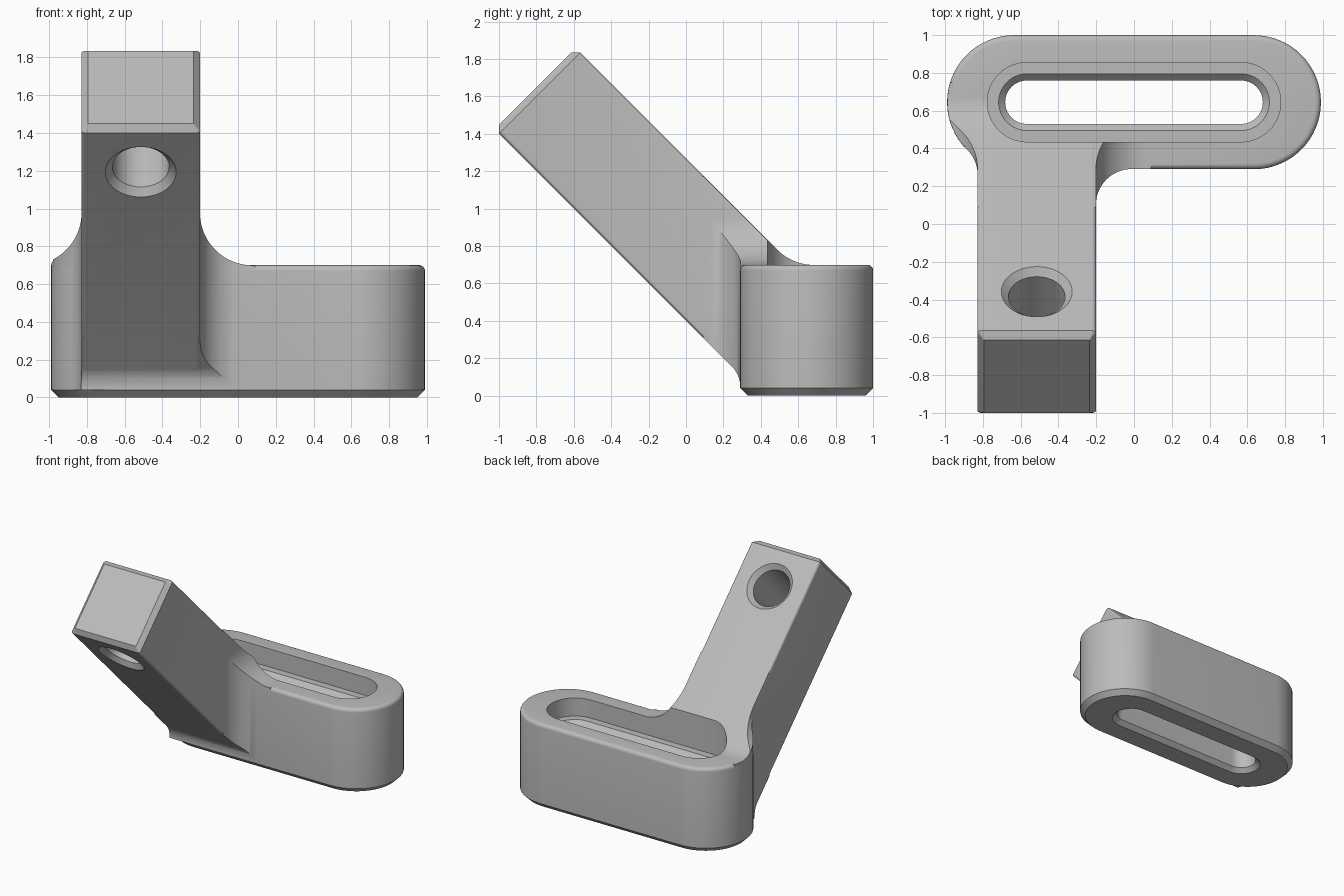
import bpy, bmesh, math
from mathutils import Matrix, Vector

cube = bpy.data.objects.get("Cube")
if cube:
    bpy.data.objects.remove(cube)

grey = bpy.data.materials.new("plain_grey")
grey.use_nodes = True
colour = (0.5, 0.5, 0.5, 1)
grey.diffuse_color = colour
grey.node_tree.nodes["Principled BSDF"].inputs["Base Color"].default_value = colour


def arc(cx, cy, r, start, end, steps=24):
    angles = [math.radians(start + (end - start) * i / steps) for i in range(steps + 1)]
    return [(cx + r * math.cos(a), cy + r * math.sin(a)) for a in angles]


def rounded(corners, steps=16):
    """Polygon outline from (x, y, radius) corners."""
    points = []
    for i, (x, y, r) in enumerate(corners):
        p = Vector((x, y))
        if r == 0:
            points.append(p)
            continue
        a = (Vector(corners[i - 1][:2]) - p).normalized()
        b = (Vector(corners[(i + 1) % len(corners)][:2]) - p).normalized()
        half = a.angle(b) / 2
        centre = p + (a + b).normalized() * r / math.sin(half)
        v0 = p + a * r / math.tan(half) - centre
        v1 = p + b * r / math.tan(half) - centre
        turn = math.pi - 2 * half
        for k in range(steps + 1):
            f = k / steps
            points.append(centre + (v0 * math.sin((1 - f) * turn)
                                    + v1 * math.sin(f * turn)) / math.sin(turn))
    return [p for i, p in enumerate(points) if (p - points[i - 1]).length > 1e-5]


def rect(hx, hy, r, cx=0, cy=0):
    return rounded([(cx + sx * hx, cy + sy * hy, r)
                    for sx, sy in ((-1, -1), (1, -1), (1, 1), (-1, 1))])


def axes(x, y, z, origin=(0, 0, 0)):
    m = Matrix((x, y, z)).transposed().to_4x4()
    m.translation = origin
    return m


def loft(name, rings, matrix=Matrix()):
    """Closed solid through a stack of (outline, height) rings."""
    bm = bmesh.new()
    loops = [[bm.verts.new(matrix @ Vector((p[0], p[1], h))) for p in pts]
             for pts, h in rings]
    for low, high in zip(loops, loops[1:]):
        for i in range(len(low)):
            bm.faces.new((low[i - 1], low[i], high[i], high[i - 1]))
    bm.faces.new(loops[0])
    bm.faces.new(loops[-1])
    bmesh.ops.recalc_face_normals(bm, faces=bm.faces)
    mesh = bpy.data.meshes.new(name)
    bm.to_mesh(mesh)
    bm.free()
    mesh.materials.append(grey)
    obj = bpy.data.objects.new(name, mesh)
    bpy.context.collection.objects.link(obj)
    return obj


def combine(target, other, operation):
    mod = target.modifiers.new(operation.lower(), "BOOLEAN")
    mod.operation, mod.solver, mod.object = operation, "EXACT", other
    bpy.context.view_layer.objects.active = target
    bpy.ops.object.modifier_apply(modifier=mod.name)
    bpy.data.objects.remove(other)


X, Y, Z = Vector((1, 0, 0)), Vector((0, 1, 0)), Vector((0, 0, 1))
ALONG = (Z - Y).normalized()     # up the leaning arm
ACROSS = (Y + Z).normalized()    # through the arm's thickness
MID_Y, TOP = 0.645, 0.70
LEFT, RIGHT = -0.828, -0.202     # arm sides, a hair inside
ARM_X = -0.515

# Base: round-ended block, chamfered below and rounded on top
R = 0.355
steps = [(R - 0.04, 0), (R, 0.04)]
steps += [(R - 0.03 + x, TOP - 0.03 + z) for x, z in arc(0, 0, 0.03, 0, 90, 5)]
body = loft("angled_bracket", [(rect(0.635 + r, r, r, 0, MID_Y), z) for r, z in steps])

# Arm: leaning square bar with a chamfered end
low, high, end = 0.283, 0.898, 1.732
mid, half = (low + high) / 2, (high - low) / 2
arm = loft("arm", [(rect(0.315, half, 0.022, ARM_X, mid), -0.235),
                   (rect(0.315, half, 0.022, ARM_X, mid), end - 0.035),
                   (rect(0.28, half - 0.035, 0.004, ARM_X, mid), end)],
           axes(X, ACROSS, ALONG))

# Shoulder: plan, front and side outlines intersected to give the blends
plan = rounded([(RIGHT, 0.09, 0), (RIGHT, 0.291, 0.19), (0.1, 0.291, 0), (0.1, 0.9, 0)])
plan += arc(-0.635, MID_Y, R - 0.001, 135, 225)
plan += arc(LEFT - 0.19, 0.259, 0.19, 43, 0) + [(LEFT, 0.09)]
front = rounded([(-1.15, 0.04, 0), (-1.15, TOP - 0.001, 0), (LEFT, TOP - 0.001, 0.28),
                 (LEFT, 1.3, 0), (RIGHT, 1.3, 0), (RIGHT, TOP - 0.001, 0.28),
                 (0.09, TOP - 0.001, 0), (0.09, 0.04, 0)])
side = rounded([(0, 0.402, 0), (0.291, 0.111, 0.165), (0.291, 0.04, 0), (0.75, 0.04, 0),
                (0.75, TOP - 0.001, 0), (0.569, TOP - 0.001, 0.28), (0, 1.268, 0)])
shoulder = loft("shoulder", [(plan, 0.03), (plan, 1.4)])
combine(shoulder, loft("front_outline", [(front, -1.2), (front, 0.2)], axes(X, Z, -Y)), "INTERSECT")
combine(shoulder, loft("side_outline", [(side, -1.2), (side, 0.3)], axes(Y, Z, X)), "INTERSECT")

combine(body, shoulder, "UNION")
combine(body, arm, "UNION")

# Slot: shallow pocket above a chamfered through slot
slot = [(0.16, -0.01), (0.115, 0.035), (0.115, 0.515), (0.15, 0.55), (0.21, 0.55), (0.21, 1.4)]
combine(body, loft("slot", [(rect(0.567 + r, r, r, 0, MID_Y), z) for r, z in slot]), "DIFFERENCE")

# Bolt hole: countersunk on both faces of the arm
hole = [(0.2, low - 0.0125), (0.15, low + 0.0375), (0.15, high - 0.0375), (0.2, high + 0.0125)]
combine(body, loft("bolt_hole", [(rect(r, r, r), h) for r, h in hole],
                   axes(X, -ALONG, ACROSS, ARM_X * X + 1.405 * ALONG)), "DIFFERENCE")

bpy.ops.object.select_all(action="DESELECT")
body.select_set(True)
bpy.context.view_layer.objects.active = body
bpy.ops.object.shade_smooth_by_angle(angle=math.radians(30))
